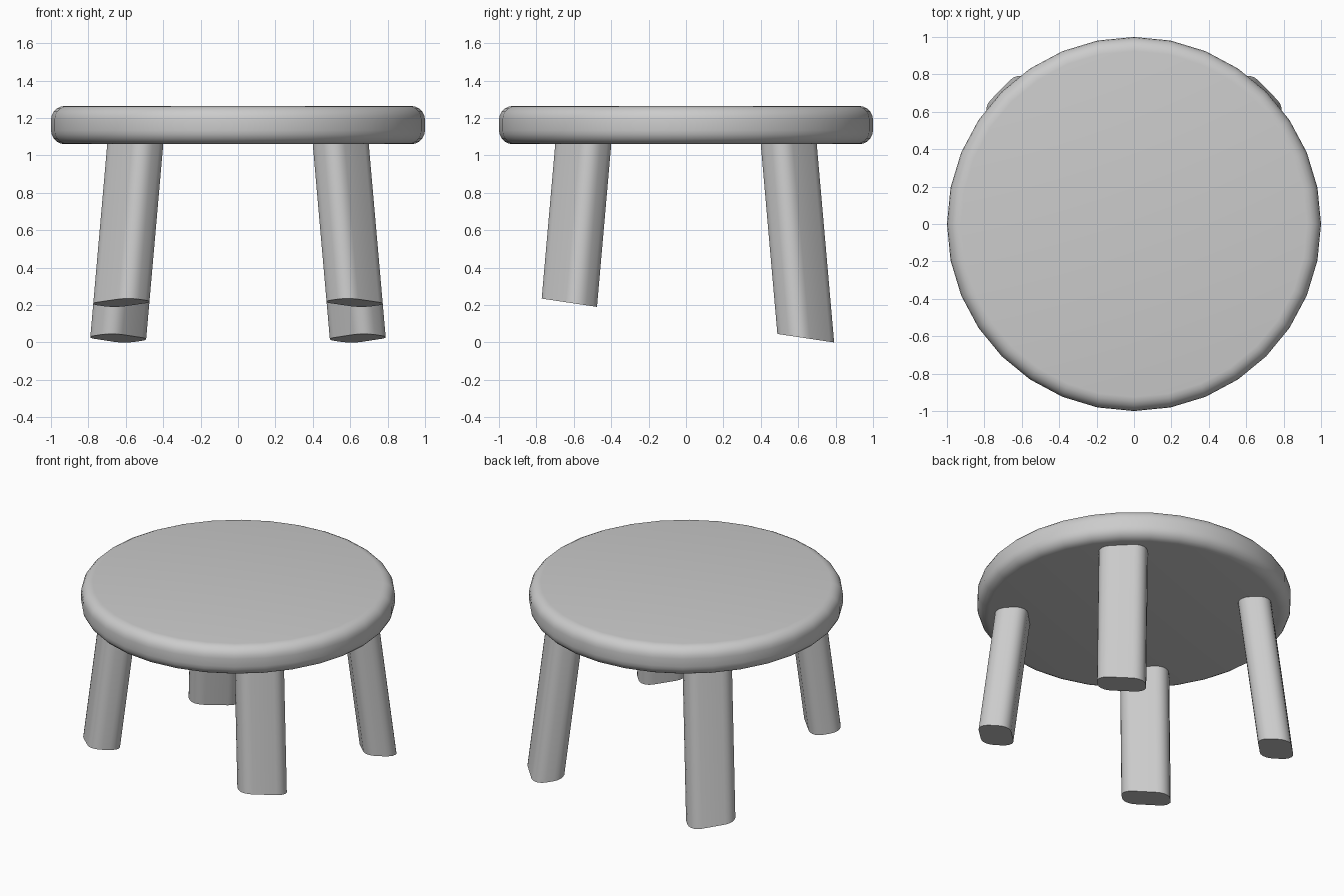
import bpy, bmesh, math
from mathutils import Vector, Matrix

if "Cube" in bpy.data.objects:
    bpy.data.objects.remove(bpy.data.objects["Cube"])


def finish(name, bm, angle):
    bmesh.ops.recalc_face_normals(bm, faces=bm.faces)
    mesh = bpy.data.meshes.new(name)
    bm.to_mesh(mesh)
    bm.free()
    ob = bpy.data.objects.new(name, mesh)
    bpy.context.collection.objects.link(ob)
    bpy.ops.object.select_all(action='DESELECT')
    ob.select_set(True)
    bpy.context.view_layer.objects.active = ob
    bpy.ops.object.shade_smooth_by_angle(angle=math.radians(angle))
    return ob


# Seat: 32-sided disc with rounded rims
SEAT_LOW, SEAT_HIGH = 1.06, 1.265
bm = bmesh.new()
bmesh.ops.create_cone(bm, cap_ends=True, segments=32, radius1=1, radius2=1,
                      depth=SEAT_HIGH - SEAT_LOW,
                      matrix=Matrix.Translation((0, 0, (SEAT_LOW + SEAT_HIGH) / 2)))
rims = [e for e in bm.edges if abs(e.verts[0].co.z - e.verts[1].co.z) < 1e-4]
bmesh.ops.bevel(bm, geom=rims, offset=0.075, segments=5, profile=0.5,
                affect='EDGES')
finish("seat", bm, 35)

# Legs: rounded bars splayed along the diagonals, trimmed by one sloping plane
HALF_R, HALF_T, CORNER, STEPS = 0.105, 0.155, 0.08, 5
SPLAY = 0.124          # radial run per unit of height
TOP_RADIUS = 0.777     # leg centre under the seat


def leg(name, sx, sy):
    out = Vector((sx, sy, 0)).normalized()
    side = Vector((-out.y, out.x, 0))
    bm = bmesh.new()
    rings = []
    for z in (SEAT_LOW + 0.03, -0.2):
        centre = out * (TOP_RADIUS + (SEAT_LOW - z) * SPLAY) + Vector((0, 0, z))
        ring = []
        for q, (cr, ct) in enumerate(((1, 1), (-1, 1), (-1, -1), (1, -1))):
            for i in range(STEPS + 1):
                a = math.pi / 2 * (q + i / STEPS)
                r = cr * (HALF_R - CORNER) + CORNER * math.cos(a)
                t = ct * (HALF_T - CORNER) + CORNER * math.sin(a)
                ring.append(bm.verts.new(centre + out * r + side * t))
        rings.append(ring)
    top, low = rings
    n = len(top)
    bm.faces.new(top)
    bm.faces.new(low)
    for i in range(n):
        j = (i + 1) % n
        bm.faces.new((top[i], top[j], low[j], low[i]))
    # Sloping foot cut: z = 0.119 - 0.15 y
    cut = bmesh.ops.bisect_plane(bm, geom=bm.verts[:] + bm.edges[:] + bm.faces[:],
                                 plane_co=(0, 0, 0.119), plane_no=(0, 0.15, 1),
                                 clear_inner=True)
    edges = [e for e in cut["geom_cut"] if isinstance(e, bmesh.types.BMEdge)]
    bmesh.ops.contextual_create(bm, geom=edges)
    finish(name, bm, 35)


for depth, sy in (("front", -1), ("back", 1)):
    for hand, sx in (("left", -1), ("right", 1)):
        leg(f"{depth}_{hand}_leg", sx, sy)
